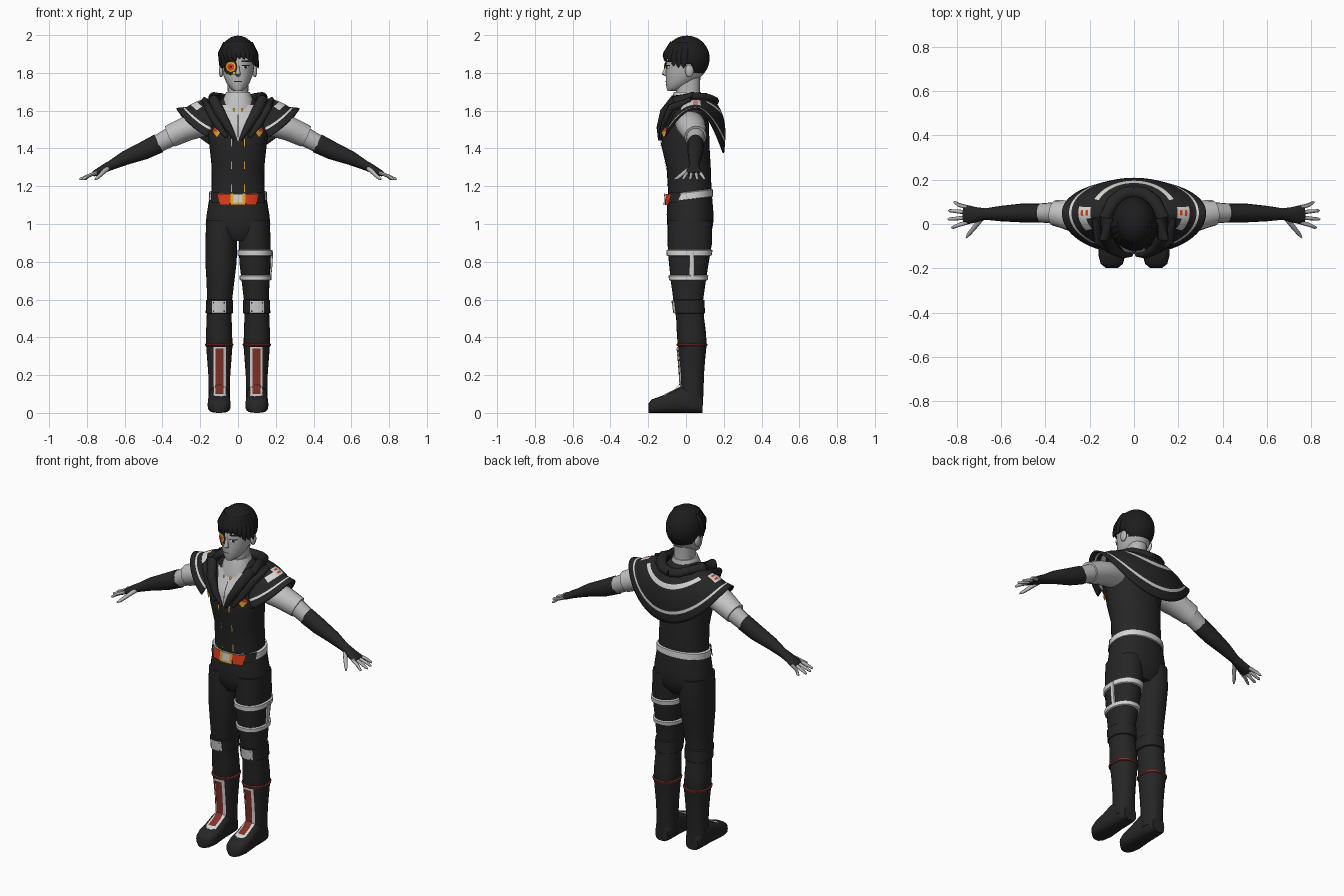
import bpy, bmesh, math, random
from mathutils import Vector

random.seed(4)
old = bpy.data.objects.get("Cube")
if old:
    bpy.data.objects.remove(old, do_unlink=True)


def material(name, r, g, b):
    m = bpy.data.materials.new(name)
    m.use_nodes = True
    m.diffuse_color = (r, g, b, 1)
    m.node_tree.nodes["Principled BSDF"].inputs["Base Color"].default_value = (r, g, b, 1)
    return m


BLACK = material("black cloth", .019, .019, .019)
HAIR = material("black hair", .012, .012, .013)
SKIN = material("grey skin", .47, .47, .47)
SHIRT = material("pale shirt", .55, .55, .55)
TRIM = material("white trim", .66, .66, .65)
RED = material("bright red", .75, .045, .01)
MAROON = material("dark red", .22, .03, .02)
GOLD = material("gold", .8, .42, .02)
X, Y, Z = Vector((1, 0, 0)), Vector((0, 1, 0)), Vector((0, 0, 1))


def finish(name, bm, mats, face_front=False):
    if face_front:
        for f in bm.faces:
            f.normal_update()
            if f.normal.y > 0:
                f.normal_flip()
    else:
        bmesh.ops.recalc_face_normals(bm, faces=bm.faces[:])
    me = bpy.data.meshes.new(name)
    bm.to_mesh(me)
    bm.free()
    for m in mats:
        me.materials.append(m)
    me.shade_smooth()
    me.set_sharp_from_angle(angle=math.radians(45))
    ob = bpy.data.objects.new(name, me)
    bpy.context.collection.objects.link(ob)
    return ob


def sweep(name, pts, radii, mat, hint, axis=None, p=1.0, n=20):
    """Skin elliptical rings along a path."""
    bm = bmesh.new()
    pts = [Vector(q) for q in pts]
    rings = []
    for i, (c, (a, b)) in enumerate(zip(pts, radii)):
        t = axis or (pts[min(i + 1, len(pts) - 1)] - pts[max(i - 1, 0)]).normalized()
        u = (hint - t * hint.dot(t)).normalized()
        v = t.cross(u)
        ring = []
        for k in range(n):
            q = 2 * math.pi * k / n
            co, si = math.cos(q), math.sin(q)
            ring.append(bm.verts.new(c + u * a * math.copysign(abs(co) ** p, co)
                                     + v * b * math.copysign(abs(si) ** p, si)))
        rings.append(ring)
    for r0, r1 in zip(rings, rings[1:]):
        for k in range(n):
            bm.faces.new((r0[k], r0[(k + 1) % n], r1[(k + 1) % n], r1[k]))
    bm.faces.new(rings[0])
    bm.faces.new(rings[-1])
    return finish(name, bm, [mat])


def stack(name, rings, mat, p=.9):
    """Horizontal rings given as (z, cx, cy, rx, ry)."""
    return sweep(name, [(r[1], r[2], r[0]) for r in rings],
                 [(r[3], r[4]) for r in rings], mat, X, Z, p, 28)


def ring_at(rings, z):
    rs = sorted(rings)
    z = max(rs[0][0], min(rs[-1][0], z))
    for a, b in zip(rs, rs[1:]):
        if z <= b[0]:
            f = (z - a[0]) / (b[0] - a[0])
            return [i + (j - i) * f for i, j in zip(a, b)]


def band(name, rings, z0, z1, off, mat):
    out = []
    for z, o in ((z0, 0), (z0 + .004, off), (z1 - .004, off), (z1, 0)):
        r = ring_at(rings, z)
        out.append((z, r[1], r[2], r[3] + o, r[4] + o))
    return stack(name, out, mat)


def front_y(rings, x, z, p=.9):
    _, cx, cy, rx, ry = ring_at(rings, z)
    c = min(1, abs(x - cx) / rx) ** (1 / p)
    return cy - ry * (1 - c * c) ** (p / 2)


def decal(name, rings, cx, half, z0, z1, off, mat, lean=0, push=lambda z: 0):
    """Thin front plate hugging a ring body; half(v) is its half width."""
    bm = bmesh.new()
    rows = []
    for j in range(11):
        v = j / 10
        z = z0 + (z1 - z0) * v
        row = []
        for i in range(9):
            x = cx + lean * (v - .5) + half(v) * (i / 4 - 1)
            row.append(bm.verts.new((x, front_y(rings, x, z) - off - push(z), z)))
        rows.append(row)
    for a, b in zip(rows, rows[1:]):
        for i in range(8):
            bm.faces.new((a[i], a[i + 1], b[i + 1], b[i]))
    return finish(name, bm, [mat], True)


def flat(w):
    return lambda v: w


def disc(r):
    return lambda v: r * math.sqrt(max(.0004, 1 - (2 * v - 1) ** 2))


def ball(name, c, s, mat):
    zs = [math.pi * (i / 8 - .5) for i in range(9)]
    return stack(name, [(c[2] + s[2] * math.sin(q), c[0], c[1], s[0] * math.cos(q) + .0005,
                         s[1] * math.cos(q) + .0005) for q in zs], mat, 1)


# Torso, neck and shirt
torso = [(1.10, 0, .02, .146, .112), (1.18, 0, .02, .141, .115), (1.3, 0, .014, .139, .117),
         (1.42, 0, -.004, .152, .128), (1.52, 0, 0, .168, .122), (1.6, 0, .02, .15, .095),
         (1.65, 0, .02, .1, .08), (1.68, 0, .01, .07, .065)]
stack("vest", torso, BLACK)
stack("neck", [(1.6, 0, .012, .06, .066), (1.69, 0, .01, .054, .063), (1.78, 0, .01, .056, .066)], SKIN)
stack("shirt_collar", [(1.59, 0, .003, .092, .088), (1.66, 0, .003, .08, .078),
                       (1.7, 0, .006, .062, .07)], SHIRT)
decal("shirt_front", torso, 0, lambda v: .002 + .1 * v, 1.44, 1.63, .006, SHIRT)
decal("shirt_placket", torso, 0, flat(.002), 1.46, 1.58, .008, BLACK)
for s in (1, -1):
    for z in (1.17, 1.29, 1.41):
        decal("vest_gold_dash", torso, s * .035, flat(.003), z, z + .04, .005, GOLD)
    decal("collar_button", torso, s * .022, disc(.006), 1.595, 1.615, .03, GOLD)
    decal("chest_badge_red", torso, s * .112, disc(.02), 1.485, 1.52, .02, RED, s * -.02)
    decal("chest_badge_gold", torso, s * .112, lambda v: .003 + .02 * v, 1.46, 1.49, .021, GOLD)
    decal("chest_badge_white", torso, s * .104, disc(.007), 1.49, 1.505, .024, TRIM)

# Hips, belt and buckle
hips = [(.91, 0, .02, .10, .085), (.95, 0, .021, .165, .112), (1.0, 0, .022, .171, .122),
        (1.05, 0, .022, .166, .124), (1.16, 0, .02, .148, .117)]
stack("hips", hips, BLACK)
belt = sweep("belt", [(0, .02, z) for z in (1.125, 1.13, 1.165, 1.17)],
             [(.146, .115), (.155, .124), (.153, .122), (.144, .114)], TRIM, X, Z, .9, 28)
for v in belt.data.vertices:
    v.co.z += v.co.y * .12
for s in (1, -1):
    decal("belt_red_panel", hips, s * .07, lambda v: .027 + .01 * v, 1.1, 1.16, .014, RED)
    decal("belt_dark_panel", hips, s * .122, flat(.022), 1.115, 1.168, .012, BLACK)
    decal("buckle_gold_side", hips, s * .032, flat(.009), 1.1, 1.165, .018, GOLD)
decal("buckle_plate", hips, 0, flat(.026), 1.105, 1.16, .018, TRIM)
decal("buckle_gold_bar", hips, 0, flat(.036), 1.1, 1.113, .02, GOLD)

# Legs, boots and straps
for s, side in ((1, "left"), (-1, "right")):
    leg = [(z, s * cx, cy, rx, ry) for z, cx, cy, rx, ry in (
        (.35, .1, .032, .066, .073), (.37, .1, .032, .07, .077), (.43, .1, .028, .069, .077),
        (.5, .1, .022, .066, .074), (.6, .097, .012, .066, .079), (.7, .093, .012, .074, .093),
        (.8, .09, .015, .083, .106), (.9, .089, .02, .084, .118), (1.02, .088, .02, .08, .116))]
    stack(side + "_trouser_leg", leg, BLACK)
    shaft = [(z, s * .099, .033, rx, ry) for z, rx, ry in (
        (.04, .056, .056), (.12, .057, .06), (.2, .058, .062), (.28, .064, .068), (.36, .07, .076))]
    stack(side + "_boot_shaft", shaft, BLACK)
    foot = [(.088, .04, .08), (.07, .05, .11), (.02, .056, .14), (-.03, .056, .135), (-.08, .059, .108),
            (-.14, .061, .086), (-.18, .05, .072), (-.198, .028, .052)]
    sweep(side + "_boot_foot", [(s * .1, y, h / 2) for y, w, h in foot],
          [(w, h / 2) for y, w, h in foot], BLACK, X, Y, .65)
    band(side + "_boot_cuff", leg, .352, .368, .007, MAROON)
    instep = lambda z: max(0, .135 - z) * 2.2
    decal(side + "_boot_panel_trim", shaft, s * .097, flat(.033), .085, .35, .005, TRIM, 0, instep)
    decal(side + "_boot_panel", shaft, s * .097, flat(.021), .1, .34, .009, MAROON, 0, instep)
    band(side + "_knee_wrap", leg, .525, .6, .006, BLACK)
    decal(side + "_knee_plate", leg, s * .101, flat(.037), .53, .592, .011, TRIM)
    for dx in (-.028, .028):
        for z in (.535, .58):
            decal(side + "_knee_rivet", leg, s * .101 + dx, flat(.003), z, z + .007, .014, BLACK)
    if s == 1:
        band("thigh_strap_top", leg, .83, .865, .009, TRIM)
        band("thigh_strap_bottom", leg, .7, .73, .009, TRIM)
        sweep("thigh_strap_link", [(.169, .03, .71), (.176, .03, .78), (.18, .03, .855)],
              [(.006, .012)] * 3, TRIM, X, Z, .4)

    # Arms and hands
    def limb(name, rows, mat, n=16, p=1):
        sweep(side + name, [(s * r[0], r[1], r[2]) for r in rows], [r[3:] for r in rows], mat, Y, None, p, n)
    limb("_sleeve", [(.12, .02, 1.53, .06, .06), (.19, .022, 1.53, .08, .068), (.27, .035, 1.505, .072, .065),
                     (.33, .046, 1.478, .062, .062), (.36, .05, 1.464, .058, .06)], SHIRT)
    limb("_elbow", [(.34, .05, 1.47, .05, .052), (.46, .05, 1.405, .04, .045)], SKIN)
    limb("_glove", [(.42, .05, 1.427, .043, .052), (.5, .05, 1.388, .043, .048), (.6, .047, 1.348, .035, .037),
                    (.67, .045, 1.312, .026, .026), (.71, .042, 1.293, .034, .022),
                    (.75, .042, 1.272, .043, .017), (.768, .042, 1.263, .04, .013)], BLACK)
    for k, reach in enumerate((.815, .838, .84, .825)):
        y0, y1 = .074 - .022 * k, .098 - .038 * k
        limb("_finger", [(.75, y0, 1.271, .010, .010), (.79, (y0 + y1) / 2, 1.256, .009, .009),
                         (reach - .006, y1, 1.238, .007, .007), (reach, y1, 1.235, .003, .003)], SKIN, 8)
    limb("_thumb", [(.69, .025, 1.296, .013, .013), (.72, -.015, 1.268, .011, .011),
                    (.745, -.045, 1.244, .009, .009), (.757, -.062, 1.236, .004, .004)], SKIN, 8)

    # Lapel and hood roll, from the chest up and around the neck
    path = [(.012, -.138, 1.445), (.05, -.14, 1.51), (.095, -.115, 1.59), (.128, -.06, 1.655),
            (.128, .03, 1.672), (.095, .1, 1.668), (.05, .135, 1.655), (0, .145, 1.65)]
    limb("_lapel", [q + r for q, r in zip(path, ((.01, .008), (.016, .02), (.024, .028), (.03, .028),
         (.03, .026), (.03, .026), (.03, .026), (.03, .026)))], BLACK)
    limb("_lapel_fold", [(.06, -.135, 1.46, .008, .01), (.11, -.118, 1.53, .014, .02),
                         (.16, -.08, 1.615, .02, .02), (.175, .03, 1.652, .022, .014)], BLACK)


# Capelet with stripes and shoulder emblems
def cape_point(deg, t):
    q = math.radians(deg)
    c, si = math.cos(q), math.sin(q)
    inner = Vector((.11 * c, .05 + .09 * si, 1.665 - (.05 * si * si if si < 0 else 0)))
    drop = .2 if si > 0 else .155
    outer = Vector((.325 * c, .05 + (.148 if si > 0 else .185) * si, 1.575 - drop * si * si))
    pt = inner.lerp(outer, t)
    pt.z += .025 * math.sin(math.pi * t) + .035 * max(0, t - .75) * 4 * c ** 4
    pt.y += .03 * math.sin(math.pi * t) * max(0, si)
    return pt


bm = bmesh.new()
STEP, ROWS = 5, 20
angles = list(range(-60, 241, STEP))
grid = [[bm.verts.new(cape_point(a, j / ROWS)) for j in range(ROWS + 1)] for a in angles]
for i in range(len(angles) - 1):
    a = angles[i] + STEP / 2
    fold = a if a < 90 else 180 - a
    for j in range(ROWS):
        f = bm.faces.new((grid[i][j], grid[i + 1][j], grid[i + 1][j + 1], grid[i][j + 1]))
        stripe = j == 16 or (j in (6, 7) and fold > 25)
        patch = -28 < fold < 12 and 8 <= j <= 12 and not (fold < -8 and j < 10)
        f.material_index = 1 if stripe or patch else 0
        if -5 < fold < 6 and j in (9, 11):
            f.material_index = 2
cape = finish("capelet", bm, [BLACK, TRIM, RED])
mod = cape.modifiers.new("thickness", "SOLIDIFY")
mod.thickness = .008
mod.offset = 0

# Head and face
head = [(1.703, 0, -.07, .02, .028), (1.72, 0, -.055, .042, .048), (1.75, 0, -.03, .063, .077),
        (1.79, 0, -.008, .079, .099), (1.84, 0, .002, .086, .108), (1.9, 0, .005, .088, .108),
        (1.95, 0, .005, .07, .085), (1.98, 0, .005, .035, .05)]
stack("head", head, SKIN, 1)
sweep("nose", [(0, -.098, 1.845), (0, -.108, 1.815), (0, -.114, 1.793), (0, -.1, 1.78)],
      [(.006, .006), (.009, .012), (.014, .014), (.008, .006)], SKIN, X, Z)
decal("mouth", head, 0, flat(.02), 1.752, 1.756, .003, BLACK)
decal("left_eye_white", head, .04, disc(.018), 1.822, 1.838, .003, TRIM)
decal("left_iris", head, .04, disc(.007), 1.822, 1.838, .005, BLACK)
decal("left_eyelid", head, .041, flat(.02), 1.836, 1.841, .006, BLACK)
decal("left_eyebrow", head, .042, flat(.024), 1.858, 1.866, .004, HAIR)
decal("eyepiece_base", head, -.04, disc(.036), 1.787, 1.878, .005, BLACK)
decal("eyepiece_ring", head, -.038, disc(.025), 1.805, 1.86, .009, GOLD)
decal("eyepiece_iris", head, -.038, disc(.018), 1.813, 1.85, .013, RED)
decal("eyepiece_pupil", head, -.038, disc(.006), 1.825, 1.838, .016, BLACK)
decal("eyepiece_tail", head, -.02, flat(.006), 1.79, 1.805, .009, GOLD)
for s in (1, -1):
    ball("ear", (s * .089, .018, 1.81), (.012, .022, .033), SKIN)

# Hair cap cut along the hairline, then fringe locks
bm = bmesh.new()
bmesh.ops.create_uvsphere(bm, u_segments=32, v_segments=24, radius=1)
for v in bm.verts:
    v.co = Vector((v.co.x * .1, .005 + v.co.y * .12, 1.877 + v.co.z * .12))
hidden = [f for f in bm.faces if f.calc_center_median().z <
          (1.885 if f.calc_center_median().y < -.03 else 1.845 if f.calc_center_median().y < .035 else 1.77)]
bmesh.ops.delete(bm, geom=hidden, context="FACES")
hair = finish("hair_cap", bm, [HAIR])
hair.modifiers.new("thickness", "SOLIDIFY").thickness = .012
for k in range(13):
    q = math.radians(-172 + 164 * k / 12)
    c, si = math.cos(q), math.sin(q)
    tip = 1.85 + .025 * random.random() - (.03 if abs(c) > .8 else 0)
    sweep("hair_lock", [(.07 * c, .005 + .08 * si, 1.96), (.098 * c, .005 + .116 * si, 1.905),
                        (.1 * c + .006, .005 + .122 * si, tip + .015), (.1 * c + .012, .005 + .12 * si, tip)],
          [(.018, .01), (.022, .01), (.012, .007), (.001, .001)], HAIR,
          Vector((-si, c, 0)), None, 1, 8)
